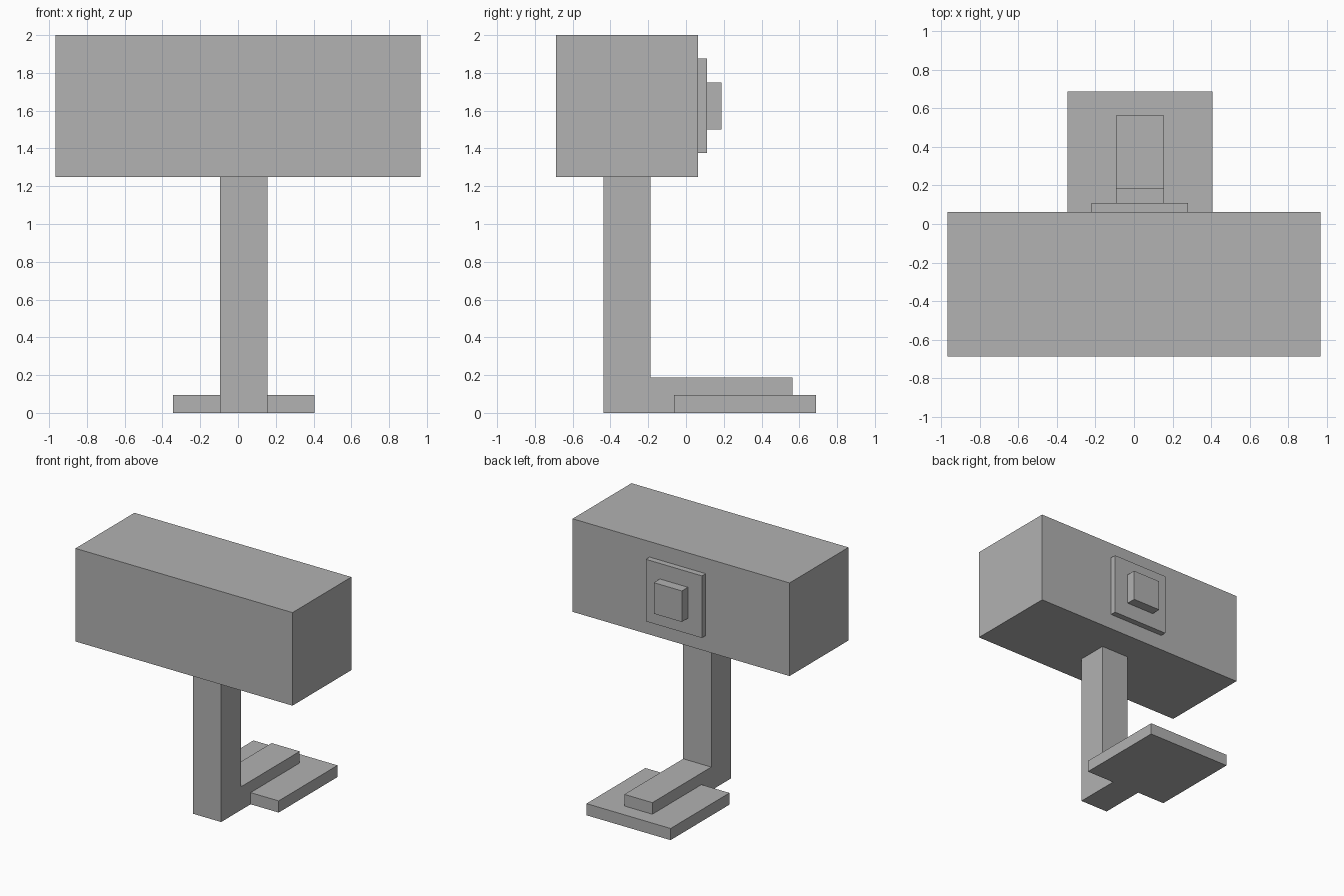
import bpy
import bmesh

cube = bpy.data.objects.get("Cube")
if cube:
    bpy.data.objects.remove(cube, do_unlink=True)

grey = bpy.data.materials.new("plain grey")
grey.use_nodes = True
colour = (0.445, 0.445, 0.445, 1)
grey.diffuse_color = colour
for node in grey.node_tree.nodes:
    if node.type == "BSDF_PRINCIPLED":
        node.inputs["Base Color"].default_value = colour


def extrude_profile(name, x0, x1, profile):
    """Extrude a (y, z) outline from x0 to x1."""
    bm = bmesh.new()
    face = bm.faces.new([bm.verts.new((x0, y, z)) for y, z in profile])
    result = bmesh.ops.extrude_face_region(bm, geom=[face])
    verts = [g for g in result["geom"] if isinstance(g, bmesh.types.BMVert)]
    bmesh.ops.translate(bm, verts=verts, vec=(x1 - x0, 0, 0))
    bmesh.ops.recalc_face_normals(bm, faces=bm.faces)
    mesh = bpy.data.meshes.new(name)
    bm.to_mesh(mesh)
    bm.free()
    mesh.materials.append(grey)
    obj = bpy.data.objects.new(name, mesh)
    bpy.context.collection.objects.link(obj)
    return obj


def block(name, x, y, z):
    """Box given as (min, max) spans."""
    return extrude_profile(name, *x, [(y[0], z[0]), (y[1], z[0]), (y[1], z[1]), (y[0], z[1])])


# Large head block
block("head", (-0.967, 0.967), (-0.6875, 0.0625), (1.25, 2.0))

# Stepped plate and knob on the back of the head
block("back_plate", (-0.219, 0.281), (0.0625, 0.11), (1.375, 1.875))
block("back_knob", (-0.094, 0.156), (0.11, 0.1875), (1.5, 1.75))

# Upright post with its foot reaching back over the base
extrude_profile("post_and_foot", -0.094, 0.156, [
    (-0.4375, 0), (-0.0625, 0), (-0.0625, 0.094), (0.5625, 0.094),
    (0.5625, 0.1875), (-0.1875, 0.1875), (-0.1875, 1.25), (-0.4375, 1.25)])

# Flat base plate
block("base_plate", (-0.344, 0.406), (-0.0625, 0.6875), (0, 0.094))
